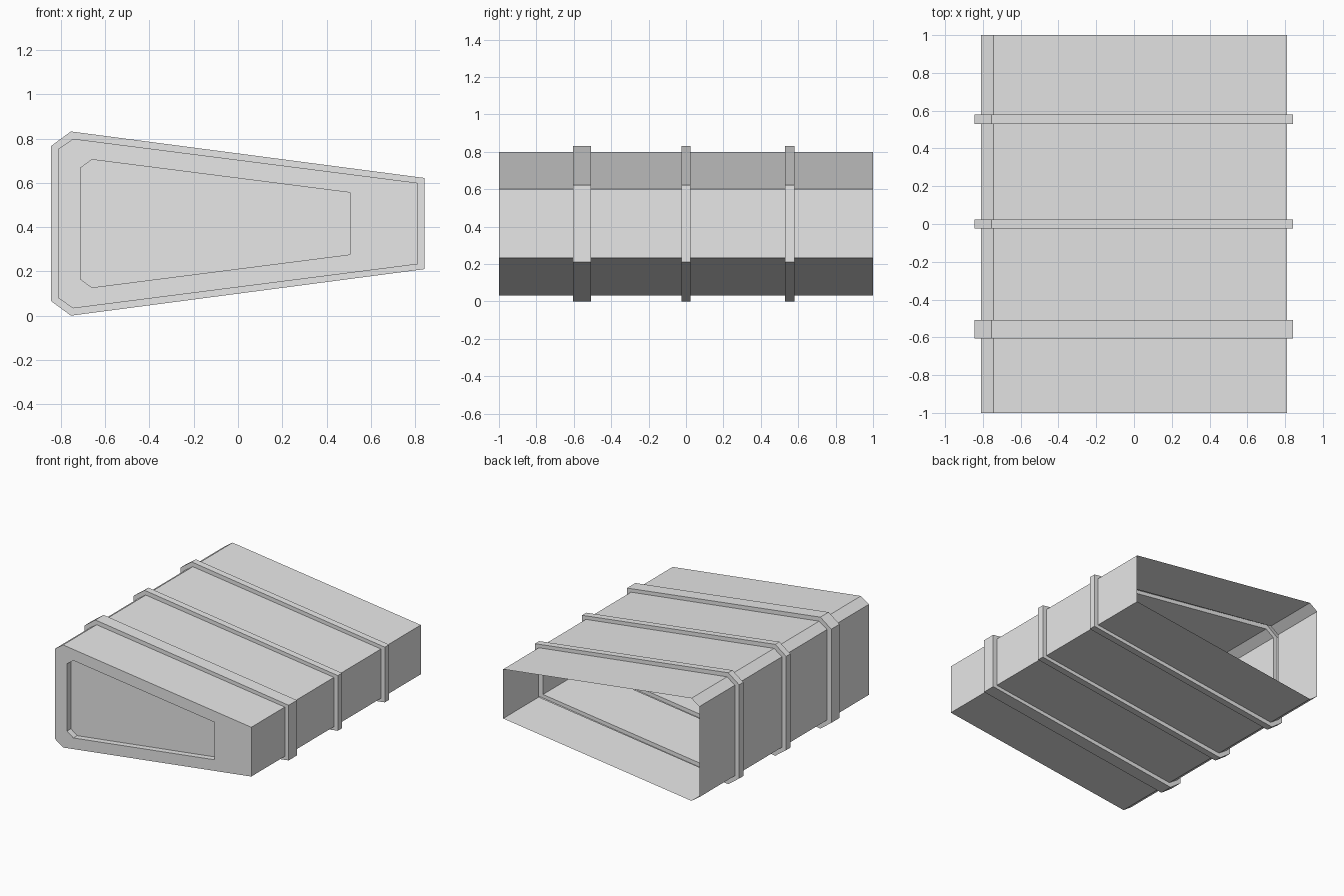
import bpy
import bmesh

cube = bpy.data.objects.get("Cube")
if cube:
    bpy.data.objects.remove(cube, do_unlink=True)

MID_Z = 0.416

# Painted metal
metal = bpy.data.materials.new("plain_grey")
metal.use_nodes = True
grey = (0.8, 0.8, 0.8, 1.0)
metal.diffuse_color = grey
metal.node_tree.nodes["Principled BSDF"].inputs["Base Color"].default_value = grey


def wedge(tall_x, bevel_x, narrow_x, tall_half, bevel_half, narrow_half):
    """Six-sided tapered section, mirrored about its middle height."""
    lower = [(tall_x, -tall_half), (bevel_x, -bevel_half), (narrow_x, -narrow_half)]
    upper = [(x, -z) for x, z in reversed(lower)]
    return [(x, MID_Z + z) for x, z in lower + upper]


hull = wedge(-0.81, -0.745, 0.81, 0.338, 0.383, 0.184)
rib = wedge(-0.845, -0.755, 0.842, 0.35, 0.416, 0.206)
panel = wedge(-0.712, -0.66, 0.505, 0.251, 0.289, 0.14)

# Stations from the recessed front panel to the open back
stations = [(panel, -0.955), (panel, -1.0), (hull, -1.0)]
for start, end in ((-0.605, -0.507), (-0.025, 0.025), (0.53, 0.58)):
    stations += [(hull, start), (rib, start), (rib, end), (hull, end)]
stations.append((hull, 1.0))

# Thin casing lofted through the stations, its ribs hollow on the inside
bm = bmesh.new()
rings = [[bm.verts.new((x, y, z)) for x, z in section] for section, y in stations]
bm.faces.new(rings[0])
for a, b in zip(rings, rings[1:]):
    for i in range(len(a)):
        j = (i + 1) % len(a)
        bm.faces.new((a[i], b[i], b[j], a[j]))

mesh = bpy.data.meshes.new("ribbed_casing")
bm.to_mesh(mesh)
bm.free()
mesh.materials.append(metal)
casing = bpy.data.objects.new("ribbed_casing", mesh)
bpy.context.collection.objects.link(casing)
